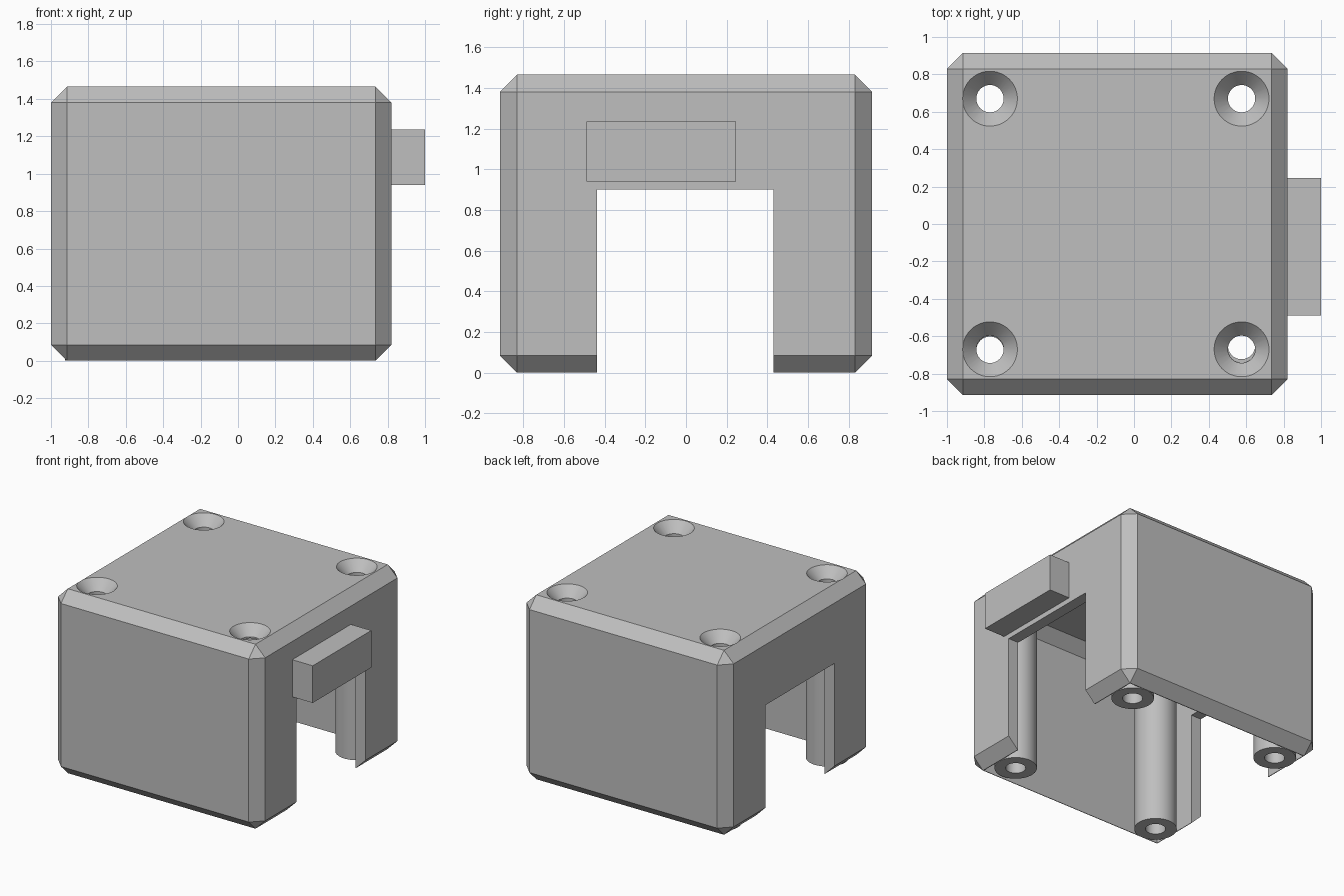
import bpy
import bmesh

old = bpy.data.objects.get("Cube")
if old:
    bpy.data.objects.remove(old, do_unlink=True)

GREY = (0.52, 0.52, 0.52, 1.0)
mat = bpy.data.materials.new("plain grey")
mat.use_nodes = True
mat.diffuse_color = GREY
mat.node_tree.nodes["Principled BSDF"].inputs["Base Color"].default_value = GREY

LEFT, RIGHT, DEPTH, HEIGHT = -1.0, 0.82, 0.915, 1.465
CHAMFER, WALL = 0.085, 0.09


def finish(bm, name):
    mesh = bpy.data.meshes.new(name)
    bm.to_mesh(mesh)
    bm.free()
    mesh.materials.append(mat)
    obj = bpy.data.objects.new(name, mesh)
    bpy.context.collection.objects.link(obj)
    return obj


def box(name, low, high, chamfer=0.0, keep=lambda edge: True):
    bm = bmesh.new()
    bmesh.ops.create_cube(bm, size=1)
    for v in bm.verts:
        v.co = [(a + b) / 2 + c * (b - a) for a, b, c in zip(low, high, v.co)]
    if chamfer:
        bmesh.ops.bevel(bm, geom=[e for e in bm.edges if keep(e)], offset=chamfer,
                        segments=1, profile=0.5, affect='EDGES')
    return finish(bm, name)


def round_bar(name, x, y, z0, z1, r0, r1):
    bm = bmesh.new()
    bmesh.ops.create_cone(bm, cap_ends=True, segments=48, radius1=r0, radius2=r1,
                          depth=z1 - z0)
    bmesh.ops.translate(bm, verts=bm.verts, vec=(x, y, (z0 + z1) / 2))
    return finish(bm, name)


def combine(target, tool, operation):
    mod = target.modifiers.new(operation.title(), 'BOOLEAN')
    mod.operation, mod.solver, mod.object = operation, 'EXACT', tool
    bpy.context.view_layer.objects.active = target
    bpy.ops.object.modifier_apply(modifier=mod.name)
    bpy.data.objects.remove(tool, do_unlink=True)


# Chamfered outer shell, hollow and open at the bottom
shell = box("cover_shell", (LEFT, -DEPTH, 0), (RIGHT, DEPTH, HEIGHT), CHAMFER)
ceiling = HEIGHT - WALL
cavity = box("cavity_cutter", (LEFT + WALL, -DEPTH + WALL, -0.2),
             (RIGHT - WALL, DEPTH - WALL, ceiling), CHAMFER,
             lambda e: all(v.co.z > 1 for v in e.verts))
combine(shell, cavity, 'DIFFERENCE')

# Tall opening through both side walls
opening = box("opening_cutter", (-1.5, -0.437, -0.2), (1.5, 0.43, 0.9))
combine(shell, opening, 'DIFFERENCE')

# Screw posts: screw x, screw y, post y
SCREWS = [(-0.77, 0.67, 0.67), (0.575, 0.67, 0.67),
          (-0.77, -0.67, -0.675), (0.575, -0.67, -0.65)]
for x, y, post_y in SCREWS:
    post = round_bar("screw_post", x, post_y, 0, ceiling + 0.02, 0.154, 0.154)
    combine(shell, post, 'UNION')

# Screw holes with countersunk heads
for x, y, post_y in SCREWS:
    combine(shell, round_bar("post_drill", x, post_y, -0.1, ceiling, 0.073, 0.073),
            'DIFFERENCE')
    combine(shell, round_bar("top_drill", x, y, ceiling - 0.02, HEIGHT + 0.1, 0.073, 0.073),
            'DIFFERENCE')
    combine(shell, round_bar("sink_cutter", x, y, HEIGHT - 0.08, HEIGHT + 0.01, 0.072, 0.156),
            'DIFFERENCE')

# Block standing out of the left wall
tab = box("side_tab", (RIGHT - 0.02, -0.49, 0.94), (1.0, 0.245, 1.235))

# Smooth the round posts and holes, keep the chamfers crisp
bpy.ops.object.select_all(action='DESELECT')
shell.select_set(True)
bpy.context.view_layer.objects.active = shell
bpy.ops.object.shade_smooth_by_angle(angle=0.35)
